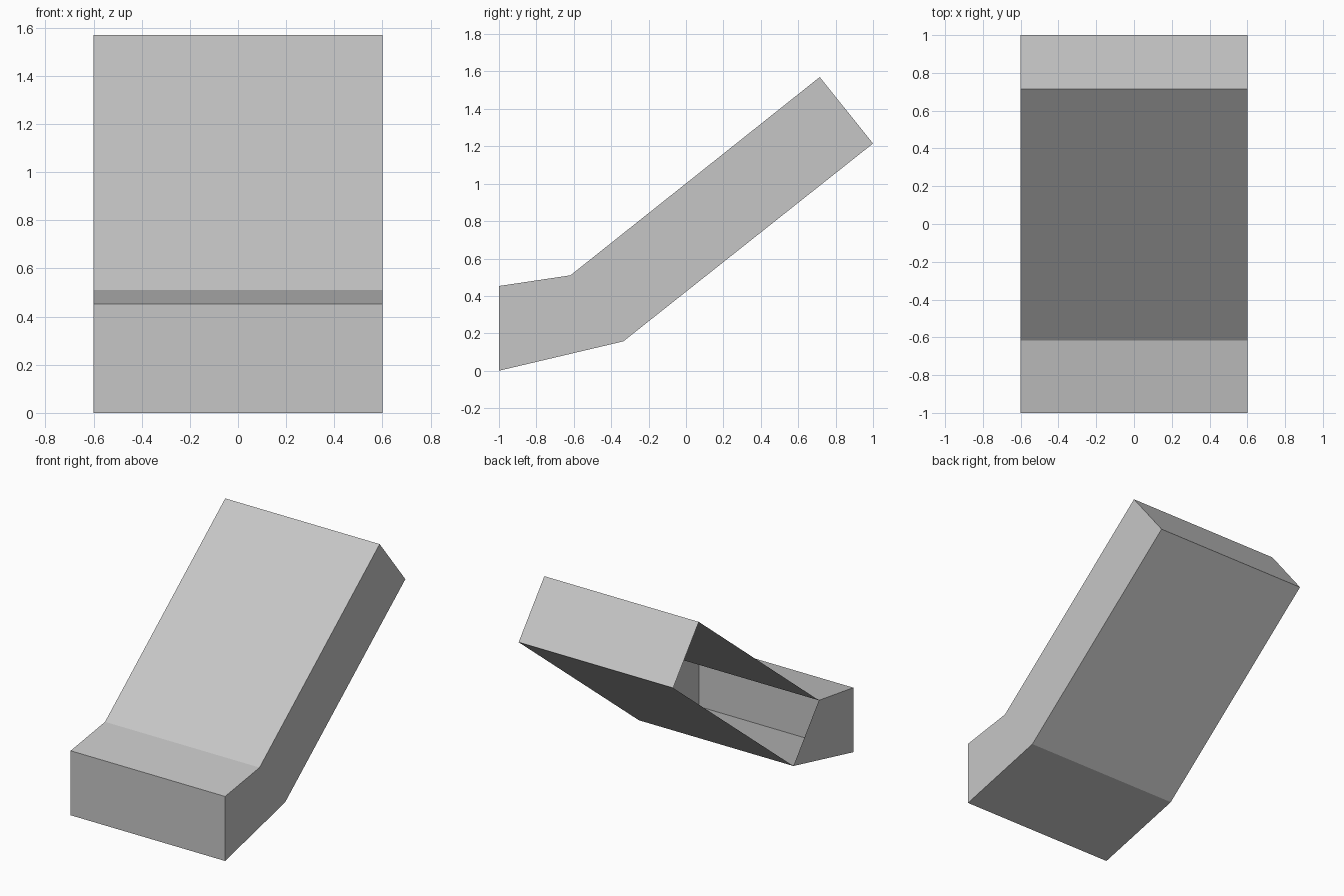
import bpy
import bmesh

if "Cube" in bpy.data.objects:
    bpy.data.objects.remove(bpy.data.objects["Cube"], do_unlink=True)

# One plain grey for the whole shell
grey = bpy.data.materials.new("light grey")
grey.use_nodes = True
colour = (0.565, 0.565, 0.565, 1)
grey.diffuse_color = colour
grey.node_tree.nodes["Principled BSDF"].inputs["Base Color"].default_value = colour

# Side outline (y, z): along the underside to the far end, then back over the top
HALF_WIDTH = 0.6
outline = [(-1, 0), (-0.335, 0.157), (1, 1.215),
           (0.715, 1.57), (-0.618, 0.51), (-1, 0.453)]

bm = bmesh.new()
right = [bm.verts.new((-HALF_WIDTH, y, z)) for y, z in outline]
left = [bm.verts.new((HALF_WIDTH, y, z)) for y, z in outline]

# Thin skin swept across the width
for i in range(len(outline)):
    j = (i + 1) % len(outline)
    bm.faces.new((right[i], right[j], left[j], left[i]))

# Side walls: both foot sections, but only the left arm section (right arm is open)
foot = (0, 1, 4, 5)
arm = (1, 2, 3, 4)
bm.faces.new([left[i] for i in foot])
bm.faces.new([left[i] for i in arm])
bm.faces.new([right[i] for i in foot])
bmesh.ops.recalc_face_normals(bm, faces=bm.faces)

# Make sure the normals point out of the open shell
bm.normal_update()
front = min(bm.faces, key=lambda f: f.calc_center_median().y)
if front.normal.y > 0:
    bmesh.ops.reverse_faces(bm, faces=bm.faces)

mesh = bpy.data.meshes.new("bent_duct")
bm.to_mesh(mesh)
bm.free()
mesh.materials.append(grey)
duct = bpy.data.objects.new("bent_duct", mesh)
bpy.context.collection.objects.link(duct)
